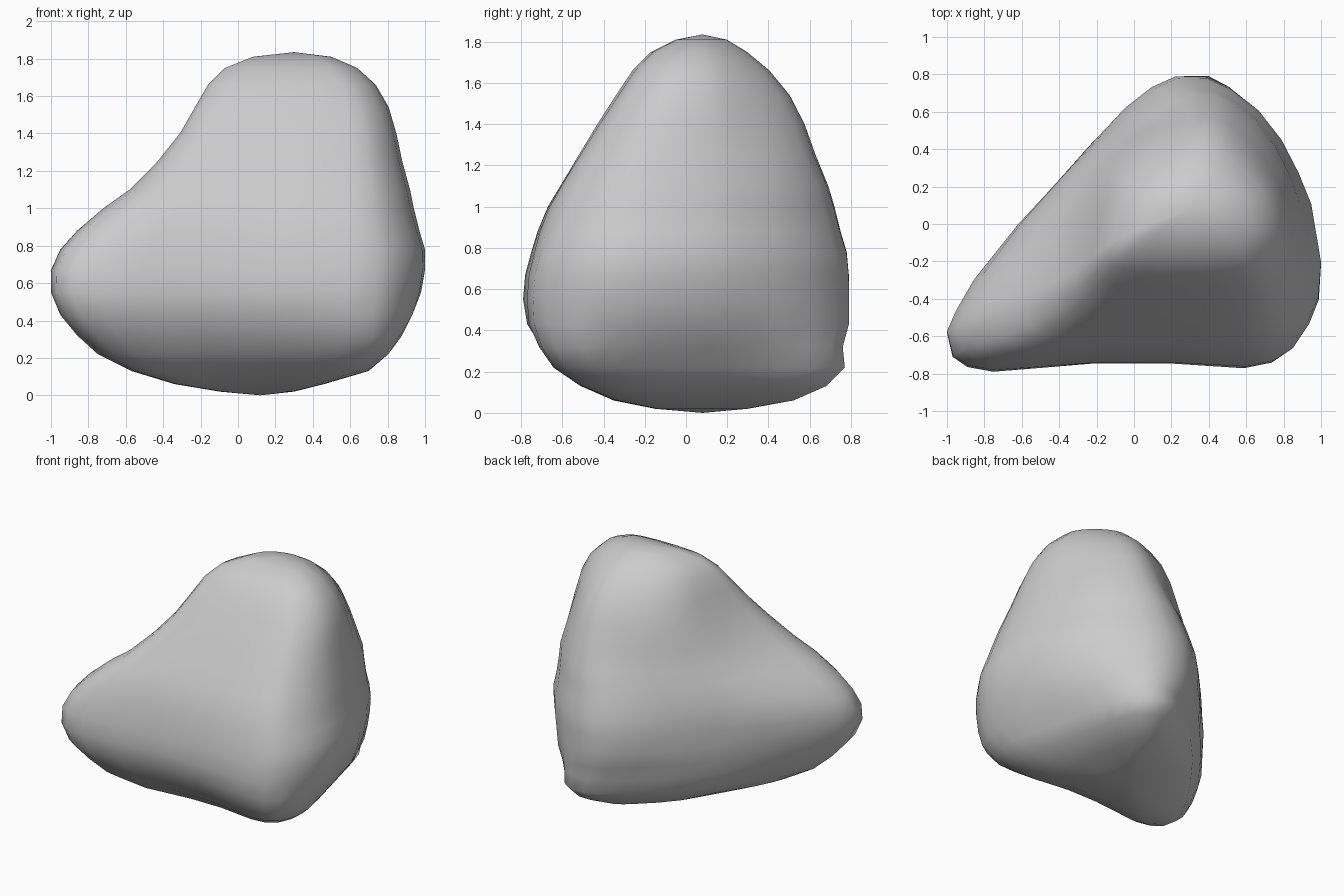
import bpy
import bmesh
import math
from mathutils import Vector

default_cube = bpy.data.objects.get("Cube")
if default_cube:
    bpy.data.objects.remove(default_cube, do_unlink=True)

# One plain stone colour
stone_grey = bpy.data.materials.new("stone_grey")
stone_grey.use_nodes = True
colour = (0.6, 0.6, 0.6, 1.0)
stone_grey.diffuse_color = colour
shader = stone_grey.node_tree.nodes["Principled BSDF"]
shader.inputs["Base Color"].default_value = colour
shader.inputs["Roughness"].default_value = 0.8

# Widest plan outline: a rounded triangle, counter-clockwise from the right tip
PLAN = [(-1, -.58), (-.97, -.71), (-.89, -.765), (-.75, -.79), (-.5, -.77),
        (-.2, -.745), (.2, -.745), (.6, -.77), (.75, -.74), (.855, -.67),
        (.94, -.54), (.99, -.41), (1, -.22), (.94, .1), (.87, .27),
        (.78, .45), (.66, .61), (.51, .73), (.38, .79), (.22, .79),
        (.09, .73), (-.05, .62), (-.22, .445), (-.42, .22), (-.61, 0),
        (-.85, -.3), (-.95, -.47)]

# Levels from the ground up: height, x range, y range
LEVELS = [(.02, -.1, .3, -.15, .3), (.06, -.34, .46, -.35, .52),
          (.13, -.57, .7, -.51, .68), (.22, -.75, .8, -.63, .77),
          (.32, -.86, .88, -.7, .76), (.43, -.95, .94, -.77, .79),
          (.55, -1, .98, -.79, .79), (.67, -1, 1, -.78, .79),
          (.78, -.95, 1, -.75, .78), (.88, -.86, .97, -.72, .75),
          (1, -.72, .94, -.67, .72), (1.1, -.58, .92, -.61, .69),
          (1.25, -.43, .88, -.52, .63), (1.4, -.31, .85, -.43, .58),
          (1.54, -.23, .81, -.34, .51), (1.66, -.16, .74, -.26, .41),
          (1.75, -.07, .64, -.17, .3), (1.81, .08, .5, -.05, .2)]
WIDEST = 0.6
TOP = 1.835

# Sculpted swells and hollows: facing side, push, height, spread, sharpness
SWELLS = [((-.76, .65), (-.05, .04), 1.35, .3, 4),   # back right face, upper
          ((-.76, .65), (.02, -.02), .75, .2, 4),    # back right face, middle
          ((.75, -.66), (.08, -.06), .25, .16, 20),  # pointed front left foot
          ((.2, .8), (.12, 0), .2, .25, 6),          # back foot, leaning left
          ((1, .1), (-.06, 0), .22, .18, 6),         # undercut left face
          ((.8, .6), (-.04, -.03), 1.5, .25, 5)]     # left shoulder


def fit(values, low, high):
    """Stretch a row of coordinates to an exact range."""
    a, b = min(values), max(values)
    return [low + (v - a) / (b - a) * (high - low) for v in values]


def section(x_low, x_high, y_low, y_high, roundness):
    """Plan outline softened towards an ellipse, fitted to its ranges."""
    xs = fit([p[0] for p in PLAN], -1, 1)
    ys = fit([p[1] for p in PLAN], -1, 1)
    soft_x, soft_y = [], []
    for x, y in zip(xs, ys):
        scale = 1 + roundness * (1 / math.hypot(x, y) - 1)
        soft_x.append(x * scale)
        soft_y.append(y * scale)
    return zip(fit(soft_x, x_low, x_high), fit(soft_y, y_low, y_high))


def swell(x, y, z, middle):
    """Push a point by each swell on the side it faces."""
    point = Vector((x, y))
    facing = (point - middle).normalized()
    for side, push, height, spread, sharpness in SWELLS:
        weight = max(0, facing.dot(Vector(side).normalized())) ** sharpness
        point += Vector(push) * weight * math.exp(-((z - height) / spread) ** 2)
    return point.x, point.y, z


# Loft the sections into one closed boulder
bm = bmesh.new()
rings = []
for z, x_low, x_high, y_low, y_high in LEVELS:
    roundness = 0.52 * max(0, (z - WIDEST) / (TOP - WIDEST))
    middle = Vector((x_low + x_high, y_low + y_high)) / 2
    outline = section(x_low, x_high, y_low, y_high, roundness)
    rings.append([bm.verts.new(swell(x, y, z, middle)) for x, y in outline])

count = len(PLAN)
for lower, upper in zip(rings, rings[1:]):
    for i in range(count):
        j = (i + 1) % count
        bm.faces.new((lower[i], lower[j], upper[j], upper[i]))

# Close the underside and the crown
foot = bm.verts.new((.12, .08, 0))
crown = bm.verts.new((.3, .08, TOP))
for i in range(count):
    j = (i + 1) % count
    bm.faces.new((foot, rings[0][j], rings[0][i]))
    bm.faces.new((crown, rings[-1][i], rings[-1][j]))
bmesh.ops.recalc_face_normals(bm, faces=bm.faces)

mesh = bpy.data.meshes.new("boulder")
bm.to_mesh(mesh)
bm.free()
mesh.materials.append(stone_grey)
mesh.shade_smooth()
boulder = bpy.data.objects.new("boulder", mesh)
bpy.context.collection.objects.link(boulder)
